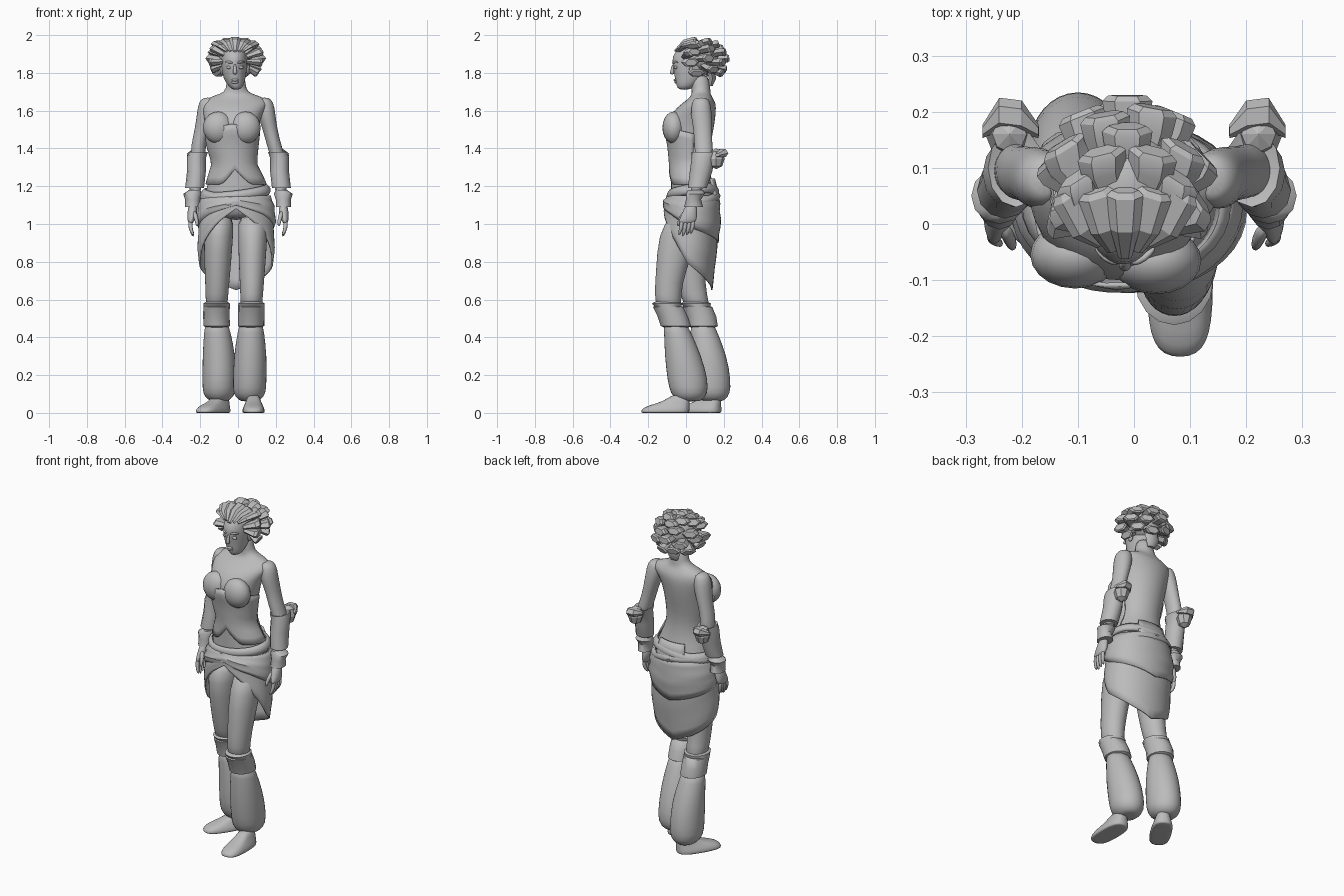
import bpy, bmesh
from math import sin, cos, pi, radians, copysign
from mathutils import Vector, Matrix

old = bpy.data.objects.get("Cube")
if old:
    bpy.data.objects.remove(old, do_unlink=True)

grey = bpy.data.materials.new("plain_grey")
grey.use_nodes = True
grey.diffuse_color = (0.5, 0.5, 0.5, 1)
grey.node_tree.nodes["Principled BSDF"].inputs["Base Color"].default_value = grey.diffuse_color


def finish(bm, name, subdivide=0, thickness=0, sharp=45):
    """Turn a bmesh into a shaded object with the shared material."""
    bmesh.ops.recalc_face_normals(bm, faces=bm.faces)
    mesh = bpy.data.meshes.new(name)
    bm.to_mesh(mesh)
    bm.free()
    mesh.materials.append(grey)
    mesh.shade_smooth()
    if not subdivide:
        mesh.set_sharp_from_angle(angle=radians(sharp))
    obj = bpy.data.objects.new(name, mesh)
    bpy.context.scene.collection.objects.link(obj)
    if thickness:
        solid = obj.modifiers.new("thickness", 'SOLIDIFY')
        solid.thickness = thickness
        solid.offset = 0
    if subdivide:
        smooth = obj.modifiers.new("smooth", 'SUBSURF')
        smooth.levels = smooth.render_levels = subdivide


def skin(bm, loops):
    """Bridge a list of closed vertex loops and cap both ends."""
    for low, high in zip(loops, loops[1:]):
        n = len(low)
        for i in range(n):
            bm.faces.new((low[i], low[(i + 1) % n], high[(i + 1) % n], high[i]))
    bm.faces.new(loops[0])
    bm.faces.new(loops[-1])


def around(ring, angle, gap=0.0, boxy=1.0):
    """Point on a level ellipse (x, y, z, rx, ry in hundredths); angle zero is front."""
    x, y, z, rx, ry = (v / 100 for v in ring)
    across, along = (copysign(abs(v) ** boxy, v) for v in (sin(angle), cos(angle)))
    return Vector((x + (rx + gap) * across, y - (ry + gap) * along, z))


def loft(name, rings, sides=14, subdivide=1, turn=Matrix(), boxy=1.0):
    bm = bmesh.new()
    loops = [[bm.verts.new(turn @ around(r, 2 * pi * i / sides, 0, boxy)) for i in range(sides)] for r in rings]
    skin(bm, loops)
    finish(bm, name, subdivide)


def rod(name, points, radii, sides=6, flat=1.0, subdivide=0, sharp=45):
    """Tapered limb along points, its cross-section flattened by a factor."""
    points = [Vector(p) for p in points]
    spin = (points[-1] - points[0]).to_track_quat('Z', 'Y')
    bm = bmesh.new()
    loops = []
    for p, r in zip(points, radii):
        angles = [2 * pi * i / sides for i in range(sides)]
        loops.append([bm.verts.new(p + spin @ Vector((r * cos(a), r * flat * sin(a), 0))) for a in angles])
    skin(bm, loops)
    finish(bm, name, subdivide, sharp=sharp)


def ball(name, centre, size, segments=16, sharp=60):
    bm = bmesh.new()
    matrix = Matrix.Translation(centre) @ Matrix.Diagonal((*size, 1))
    bmesh.ops.create_uvsphere(bm, u_segments=segments, v_segments=segments // 2, radius=1, matrix=matrix)
    finish(bm, name, sharp=sharp)


def sheet(name, start, end, columns, rows, place):
    """Cloth panel; place(angle, t) gives a point, t running from top to hem."""
    bm = bmesh.new()
    grid = [[bm.verts.new(place(start + (end - start) * c / columns, r / rows))
             for c in range(columns + 1)] for r in range(rows + 1)]
    for upper, lower in zip(grid, grid[1:]):
        for i in range(columns):
            bm.faces.new((upper[i], upper[i + 1], lower[i + 1], lower[i]))
    bmesh.ops.remove_doubles(bm, verts=bm.verts, dist=0.0005)
    finish(bm, name, thickness=0.008)


def blend(table, value):
    """Linear interpolation in a sorted table of (key, result)."""
    for (k, a), (m, b) in zip(table, table[1:]):
        if value <= m:
            return a + (b - a) * max(0, (value - k) / (m - k))
    return table[-1][1]


# Torso, sloping shoulders and neck
torso = [(-1, 4, 102, 13, 9), (-1, 4, 108, 17, 12), (-1, 4, 115, 17, 12), (-1, 3, 122, 15, 11),
         (-2, 2, 132, 11, 10), (-3, 2, 142, 13, 11), (-3, 2, 151, 14, 13), (-3, 4, 159, 16, 12),
         (-1, 7, 164, 18, 9), (-1, 8, 167, 15, 6), (-1, 8, 169, 8, 5), (-1, 8, 171, 5, 5), (-1, 7, 180, 5, 5)]
loft("torso", torso, 20)


def body(height, angle, gap):
    ring = [blend([(r[2], r[k]) for r in torso], height * 100) for k in range(5)]
    return around(ring, angle, gap)


# Bodice with sweetheart cups and a notched front hem
def bodice(angle, t):
    top = 1.53 - 0.03 * abs(angle)
    hem = 1.21 + 0.08 * max(0, 1 - abs(angle) / 0.5)
    return body(top + (hem - top) * t, angle, 0.006)


sheet("bodice", -1.75, 1.75, 24, 8, bodice)
for side, x, y in (("right", -0.105, -0.055), ("left", 0.04, -0.065)):
    ball(side + "_cup", (x, y, 1.51), (0.08, 0.06, 0.085), 20)

# Crossed waist sashes
for name, tilt, base in (("upper_sash", 0.02, 1.165), ("lower_sash", -0.025, 1.135)):
    sheet(name, -pi, pi, 32, 4,
          lambda a, t: body(base + 0.05 * (0.5 - t) + tilt * sin(a) - 0.015 * cos(a), a, 0.005 + 0.014 * sin(pi * t)))
sheet("back_panel", pi - 0.6, pi + 0.5, 6, 3, lambda a, t: body(1.24 - 0.12 * t, a, 0.014))

# Open-fronted wrap skirt in two layers, longest at the back
hem_long = [(0, 1.08), (0.5, 1.01), (1.1, 0.9), (1.6, 0.79), (2.5, 0.7), (pi, 0.65)]
hem_short = [(0, 1.1), (0.8, 1.05), (1.6, 0.98), (pi, 0.9)]


def skirt(hem, gap, ripple):
    def place(angle, t):
        z = 1.15 + (blend(hem, abs(angle)) - 1.15) * t
        flare = gap + 0.025 * sin(pi * min(1, t * 0.7)) + ripple * sin(t * 14 + angle * 2)
        point = around((-1, 4, 0, 17, 12), angle, flare)
        return point + Vector((0, -0.1 * (1.15 - z), z))
    return place


sheet("skirt", -pi, pi, 40, 9, skirt(hem_long, 0.004, 0.002))
sheet("skirt_overlay", -pi, pi, 40, 6, skirt(hem_short, 0.01, 0.004))

# Legs: shared heights and radii, each leg with its own stance
shape = {"thigh": [(106, 8, 10), (95, 8, 11), (75, 7, 8), (62, 6, 7), (54, 6, 7)],
         "garter": [(59, 5, 6), (58, 7, 8), (56, 7, 7), (55, 5, 6)],
         "knee_cuff": [(57, 5, 6), (56, 7, 8), (51, 7, 8), (46, 7, 8), (45, 5, 6)],
         "baggy_shin": [(48, 6, 6), (44, 7, 7), (30, 9, 10), (17, 9, 11), (10, 9, 10), (7, 6, 7), (6, 4, 5)]}
stance = {"left": ([(6, 6), (30, 6.5), (50, 7), (106, 8)],
                   [(6, 2), (17, 1), (30, -1.5), (45, -5), (51, -7), (57, -10), (62, -10), (75, -8), (95, -4), (106, 2)]),
          "right": ([(6, -10), (30, -10), (50, -11.5), (106, -10)],
                    [(6, 14), (17, 13), (30, 12), (45, 9), (51, 8), (57, 5.5), (62, 4), (75, 2), (95, 1), (106, 4)])}
for side, (xs, ys) in stance.items():
    for part, rings in shape.items():
        smooth = 0 if part in ("garter", "knee_cuff") else 1
        loft(side + "_" + part, [(blend(xs, z), blend(ys, z), z, rx, ry) for z, rx, ry in rings], 16, smooth)

# Blunt-toed shoes
shoe = [(0, 0, 0, 5, 12), (0, 0, 0, 6, 13), (0, 0, 2, 6, 13), (0, 2, 4, 5, 11), (0, 6, 6, 4, 7), (0, 8, 10, 3, 4)]
for side, spot, swing in (("left", (0.082, -0.11, 0), 0), ("right", (-0.132, 0.07, 0), -32)):
    loft(side + "_shoe", shoe, 16, 1, Matrix.Translation(spot) @ Matrix.Rotation(radians(swing), 4, 'Z'), 0.7)

# Arms, bracers, cuffs and hands
arm = {"arm": [(14, 8, 167, 2, 3), (14, 8, 165, 5, 5), (15, 8, 158, 5, 6), (17, 9, 150, 4, 5), (19, 9, 142, 4, 5),
               (21, 10, 136, 4, 5), (22, 8, 128, 4, 4), (23, 4, 112, 3, 3)],
       "bracer": [(21, 10, 137, 3, 4), (21, 10, 138, 5, 7), (22, 9, 135, 5, 6), (22, 8, 128, 5, 6),
                  (23, 6, 119, 5, 5), (23, 6, 119, 3, 3)],
       "wrist_cuff": [(23, 5, 118, 3, 4), (24, 5, 116, 5, 5), (24, 4, 113, 4, 4), (24, 4, 109, 4, 5), (24, 4, 109, 2, 3)],
       "palm": [(24, 3, 111, 2, 3), (24, 2, 106, 3, 4), (25, 1, 102, 2, 5), (25, 0, 100, 1, 4)]}
for side, s in (("left", 1), ("right", -1)):
    for part, rings in arm.items():
        loft(side + "_" + part, [(s * x - (2 if s < 0 and z > 140 else 0), y, z, rx, ry) for x, y, z, rx, ry in rings],
             12, 1 if part in ("arm", "palm") else 0)
    for i in range(4):
        y = -0.02 + 0.02 * i
        reach = 0.93 + 0.008 * abs(i - 1)
        rod(side + "_finger", [(s * 0.25, y, 1.03), (s * 0.255, y - 0.005, 0.98), (s * 0.235, y - 0.018, reach)],
            (0.013, 0.013, 0.008), 6, 1, 1)
    rod(side + "_thumb", [(s * 0.235, 0, 1.07), (s * 0.22, -0.03, 1.03), (s * 0.215, -0.045, 0.985)],
        (0.015, 0.014, 0.008), 6, 1, 1)
    # Faceted elbow guard with a crescent rim
    ball(side + "_elbow_guard", (s * 0.222, 0.16, 1.345), (0.043, 0.045, 0.055), 8, 20)
    rod(side + "_elbow_rim", [(s * 0.17, 0.165, 1.37), (s * 0.2, 0.19, 1.375), (s * 0.24, 0.195, 1.375), (s * 0.27, 0.165, 1.365)],
        (0.012, 0.03, 0.03, 0.012), 6, 0.8, 0, 20)

# Head and face
loft("head", [(-1, -1, 171, 2, 3), (-1, 0, 173, 4, 5), (-2, 2, 177, 6, 8), (-2, 3, 183, 7, 10),
              (-2, 3, 189, 7, 11), (-2, 5, 194, 6, 8), (-2, 5, 196, 3, 4)], 18)
mid = -0.016
rod("nose", [(mid, -0.066, 1.85), (mid, -0.073, 1.815), (mid, -0.074, 1.79)], (0.006, 0.01, 0.015), 8, 1, 1)
for name, z, depth in (("upper_lip", 1.762, -0.056), ("lower_lip", 1.75, -0.052)):
    ball(name, (mid, depth, z), (0.02, 0.01, 0.007), 12)
for side, s in (("left", 1), ("right", -1)):
    ball(side + "_eye", (mid + s * 0.031, -0.055, 1.829), (0.015, 0.01, 0.008), 12)
    rod(side + "_brow", [(mid + s * 0.01, -0.072, 1.852), (mid + s * 0.035, -0.062, 1.86), (mid + s * 0.055, -0.04, 1.853)],
        (0.006, 0.009, 0.004), 6, 1, 1)
    ball(side + "_ear", (mid + s * 0.07, 0.035, 1.815), (0.01, 0.02, 0.03), 10)

# Hair: a cap, a fan rising from the forehead, and rows of thick blunt plates swept back
ball("hair_cap", (-0.012, 0.07, 1.885), (0.09, 0.105, 0.085), 16)
for k in range(-2, 3):
    drop = 0.012 * abs(k)
    rod("hair_fan", [(mid + 0.02 * k, -0.06 + drop, 1.915), (mid + 0.036 * k, -0.01, 1.965 - drop),
                     (mid + 0.05 * k, 0.05, 1.978 - drop), (mid + 0.053 * k, 0.06, 1.978 - drop)],
        (0.012, 0.026, 0.034, 0.024), 6, 0.5, 0, 25)
centre = Vector((-0.012, 0.075, 1.865))
for count, lift, opening, forward in ((5, 55, 95, 0.08), (6, 28, 78, 0.07), (7, 0, 72, 0.05), (6, -30, 82, 0.02)):
    for i in range(count):
        azimuth = radians(opening + (360 - 2 * opening) * i / (count - 1))
        rise = radians(lift + (6 if i % 2 else -5))
        tip = centre + Vector((0.143 * sin(azimuth) * cos(rise), -0.155 * cos(azimuth) * cos(rise), 0.12 * sin(rise)))
        root = centre + (tip - centre) * 0.4 + Vector((0, -forward, 0))
        swell = root.lerp(tip, 0.6) + (tip - centre) * 0.14
        rod("hair_plate", [root, swell, root.lerp(tip, 0.93), tip], (0.022, 0.04, 0.045, 0.034), 6, 0.55, 0, 25)
rod("nape_hair", [(-0.012, 0.13, 1.82), (-0.012, 0.14, 1.77), (-0.012, 0.13, 1.73)], (0.05, 0.045, 0.025), 6, 0.5)
